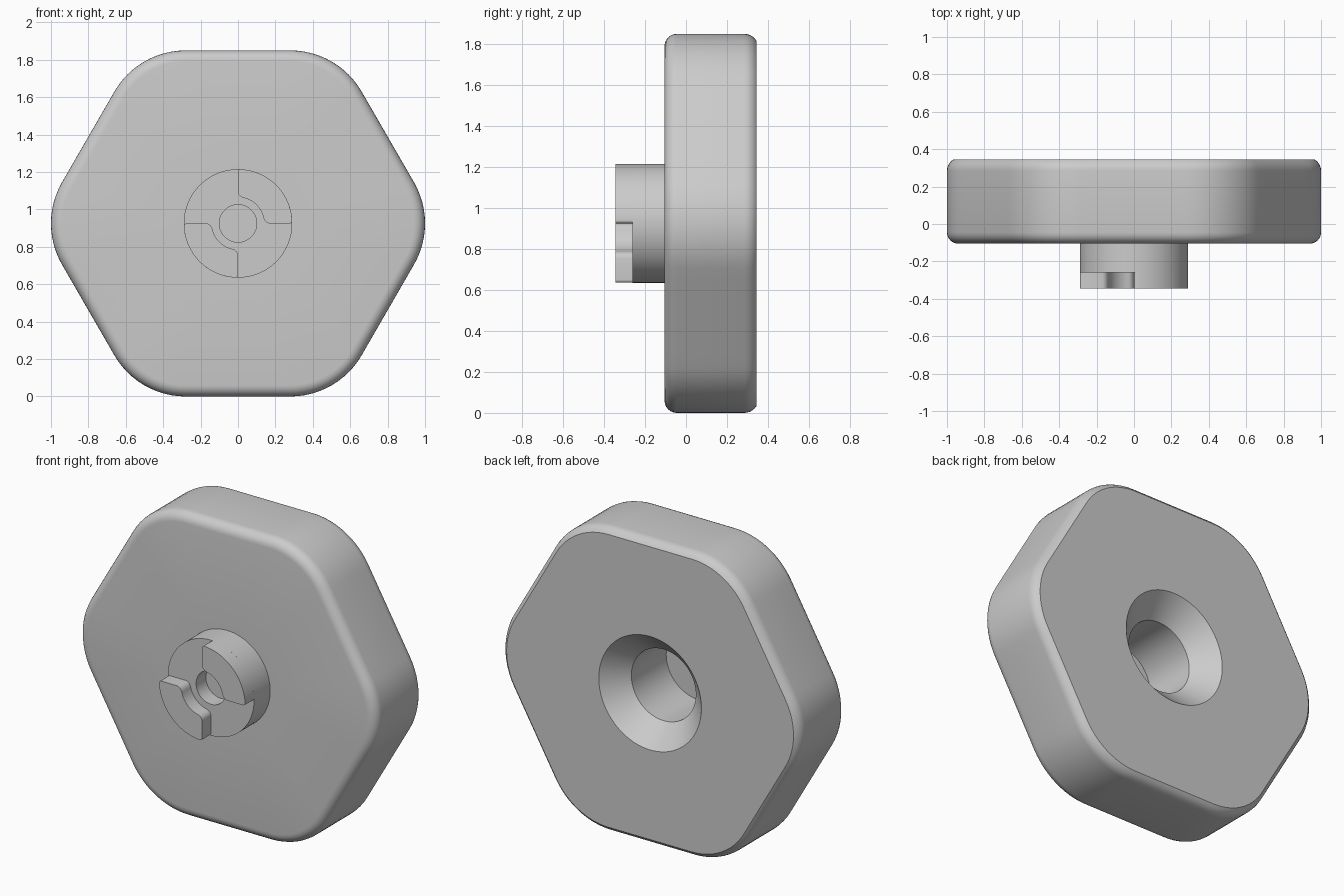
import bpy, bmesh
from math import sin, cos, pi, radians, hypot, ceil

if "Cube" in bpy.data.objects:
    bpy.data.objects.remove(bpy.data.objects["Cube"])

MID = 0.925          # height of the axis, also the hexagon's apothem
CORNER = 0.44        # hexagon corner radius
FRONT, BACK, TIP = -0.105, 0.345, -0.345
STEP = -0.26         # low face of the boss
BOSS_R = 0.29

grey = bpy.data.materials.new("light grey")
grey.use_nodes = True
colour = (0.6, 0.6, 0.6, 1)
grey.diffuse_color = colour
grey.node_tree.nodes["Principled BSDF"].inputs["Base Color"].default_value = colour


def finish(bm, name):
    bmesh.ops.recalc_face_normals(bm, faces=bm.faces)
    mesh = bpy.data.meshes.new(name)
    bm.to_mesh(mesh)
    bm.free()
    mesh.materials.append(grey)
    obj = bpy.data.objects.new(name, mesh)
    bpy.context.collection.objects.link(obj)
    bpy.ops.object.select_all(action="DESELECT")
    obj.select_set(True)
    bpy.context.view_layer.objects.active = obj
    bpy.ops.object.shade_smooth_by_angle(angle=radians(25))
    return obj


def hexagon(inset):
    """Rounded hexagon outline with subdivided straight sides."""
    centre = (MID - CORNER) / cos(pi / 6)
    r = CORNER - inset
    arcs = []
    for k in range(6):
        a = k * pi / 3
        for i in range(13):
            t = a + radians(-30 + 5 * i)
            arcs.append((centre * cos(a) + r * cos(t), centre * sin(a) + r * sin(t)))
    out = []
    for i, p in enumerate(arcs):
        q = arcs[(i + 1) % len(arcs)]
        n = 8 if i % 13 == 12 else 1
        out += [(p[0] + (q[0] - p[0]) * j / n, p[1] + (q[1] - p[1]) * j / n) for j in range(n)]
    return out


def circle(r):
    return [(r * x / hypot(x, z), r * z / hypot(x, z)) for x, z in hexagon(0)]


# Knob: loft from the front hole, over the boss and rim, into the rear countersink
rings = [(circle(0.1), -0.165), (circle(0.1), STEP), (circle(BOSS_R), STEP), (circle(BOSS_R), FRONT)]
fillet = 0.06
for i in range(7):
    a = radians(90 - 15 * i)
    rings.append((hexagon(fillet * (1 - cos(a))), FRONT + fillet * (1 - sin(a))))
edge = 0.07
for i in range(6):
    a = radians(12 * i)
    rings.append((hexagon(edge * (1 - cos(a))), BACK - edge * (sin(radians(60)) - sin(a))))
rings += [(circle(0.345), BACK), (circle(0.217), 0.215), (circle(0.217), -0.12)]

bm = bmesh.new()
loops = [[bm.verts.new((x, y, z + MID)) for x, z in pts] for pts, y in rings]
for a, b in zip(loops, loops[1:]):
    for i in range(len(a)):
        j = (i + 1) % len(a)
        bm.faces.new((a[i], a[j], b[j], b[i]))
bm.faces.new(loops[0])
bm.faces.new(loops[-1])
finish(bm, "knob_body")


# Two raised quarter-ring lugs with rounded corners
def lug(name, turn):
    inner, c_in, c_out = 0.14, 0.03, 0.015
    polar = []
    for k, (r, c) in enumerate([(BOSS_R, c_out), (BOSS_R, c_out), (inner, c_in), (inner, c_in)]):
        sr = 1 if r == BOSS_R else -1
        st = -1 if k in (0, 3) else 1
        t0 = c / r if st < 0 else pi / 2 - c / r
        for i in range(7):
            a = radians(-90 + 90 * k + 15 * i)
            polar.append((r - sr * c + c * cos(a), t0 + c / r * sin(a)))
    bm = bmesh.new()
    verts = []
    for i, (r, t) in enumerate(polar):
        r2, t2 = polar[(i + 1) % len(polar)]
        n = max(1, ceil(abs(t2 - t) / radians(4)))
        for j in range(n):
            rr, tt = r + (r2 - r) * j / n, t + (t2 - t) * j / n + turn
            verts.append(bm.verts.new((rr * cos(tt), TIP, MID + rr * sin(tt))))
    face = bm.faces.new(verts)
    top = bmesh.ops.extrude_face_region(bm, geom=[face], use_keep_orig=True)["geom"]
    for v in top:
        if isinstance(v, bmesh.types.BMVert):
            v.co.y = STEP + 0.005
    finish(bm, name)


lug("upper_lug", 0)
lug("lower_lug", pi)
